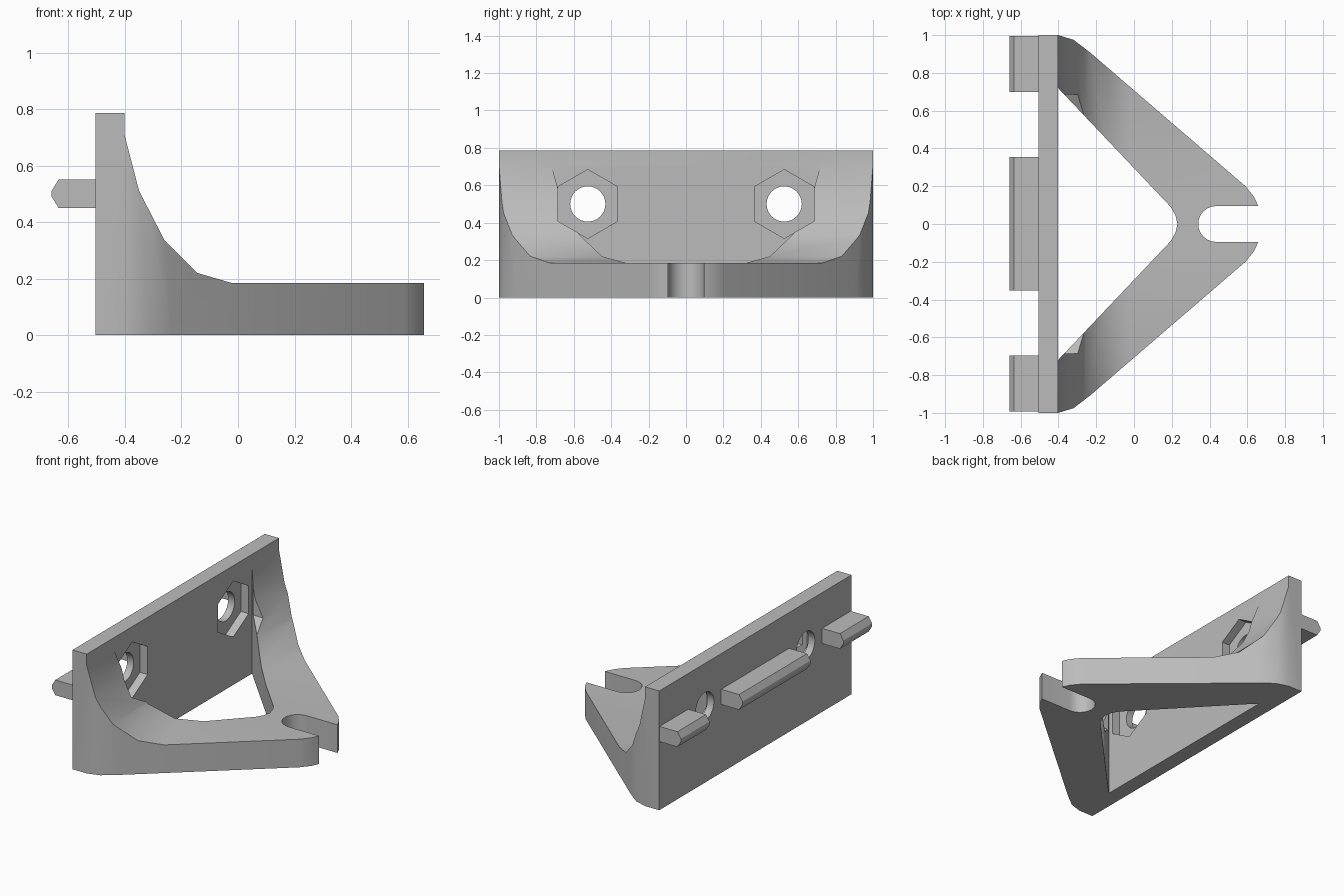
import bpy, bmesh, math
from mathutils import Vector

if "Cube" in bpy.data.objects:
    bpy.data.objects.remove(bpy.data.objects["Cube"], do_unlink=True)

grey = bpy.data.materials.new("plain_grey")
grey.use_nodes = True
colour = (0.5, 0.5, 0.5, 1)
grey.diffuse_color = colour
grey.node_tree.nodes["Principled BSDF"].inputs["Base Color"].default_value = colour


def prism(name, outline, axis, low, high):
    """Extrude a flat outline along x (outline y,z), y (outline x,z) or z (outline x,y)."""
    def place(a, b, t):
        return {"x": (t, a, b), "y": (a, t, b), "z": (a, b, t)}[axis]
    bm = bmesh.new()
    face = bm.faces.new([bm.verts.new(place(a, b, low)) for a, b in outline])
    grown = bmesh.ops.extrude_face_region(bm, geom=[face])["geom"]
    bmesh.ops.translate(bm, verts=[v for v in grown if isinstance(v, bmesh.types.BMVert)],
                        vec=Vector(place(0, 0, high - low)))
    bmesh.ops.recalc_face_normals(bm, faces=bm.faces)
    mesh = bpy.data.meshes.new(name)
    bm.to_mesh(mesh)
    bm.free()
    mesh.materials.append(grey)
    obj = bpy.data.objects.new(name, mesh)
    bpy.context.collection.objects.link(obj)
    return obj


def ring(cx, cy, radius, sides):
    return [(cx + radius * math.sin(math.tau * i / sides),
             cy + radius * math.cos(math.tau * i / sides)) for i in range(sides)]


def select_only(obj):
    bpy.ops.object.select_all(action="DESELECT")
    obj.select_set(True)
    bpy.context.view_layer.objects.active = obj


def combine(target, tool, operation):
    mod = target.modifiers.new(operation, "BOOLEAN")
    mod.object, mod.operation, mod.solver = tool, operation, "EXACT"
    select_only(target)
    bpy.ops.object.modifier_apply(modifier=mod.name)
    bpy.data.objects.remove(tool, do_unlink=True)


def mirrored(half):
    """Close a half outline by reflecting it across the middle."""
    return half + [(x, -y) for x, y in reversed(half) if abs(y) > 1e-6]


FRONT = -0.402

# Bracket body: swept side profile trimmed to the forked plan
side = [(-0.505, 0), (-0.505, 0.785), (FRONT, 0.785), (FRONT, 0.71), (-0.35, 0.51),
        (-0.26, 0.335), (-0.145, 0.22), (-0.025, 0.185), (0.7, 0.185), (0.7, 0)]
body = prism("bracket_body", side, "y", -1.1, 1.1)
slot = [(0.435 - 0.095 * math.sin(a), 0.095 * math.cos(a))
        for a in [math.pi / 2 * i / 6 for i in range(7)]]
plan = [(-0.6, 1), (FRONT, 1), (-0.32, 0.975), (-0.235, 0.91), (0.59, 0.2),
        (0.635, 0.145), (0.658, 0.095)] + slot[:-1] + [(0.34, 0)]
combine(body, prism("plan_cutter", mirrored(plan), "z", -0.1, 1), "INTERSECT")

# Triangular opening between the two arms
opening = [(FRONT, 0.72), (0.195, 0.09), (0.22, 0.045), (0.23, 0)]
combine(body, prism("opening_cutter", mirrored(opening), "z", -0.2, 1.1), "DIFFERENCE")

# Nut pockets and bolt holes
for y in (-0.525, 0.525):
    combine(body, prism("nut_cutter", ring(y, 0.5, 0.184, 6), "x", -0.458, 0.3), "DIFFERENCE")
    combine(body, prism("bolt_cutter", ring(y, 0.5, 0.094, 32), "x", -0.8, 0.31), "DIFFERENCE")

select_only(body)
bpy.ops.object.shade_smooth_by_angle(angle=math.radians(30))

# Rear locating rails with chamfered tips
rail = [(-0.5, 0.45), (-0.635, 0.45), (-0.66, 0.49), (-0.66, 0.51), (-0.635, 0.55), (-0.5, 0.55)]
for name, low, high in (("right_rail", -0.993, -0.695), ("middle_rail", -0.352, 0.355),
                        ("left_rail", 0.698, 0.996)):
    prism(name, rail, "y", low, high)
